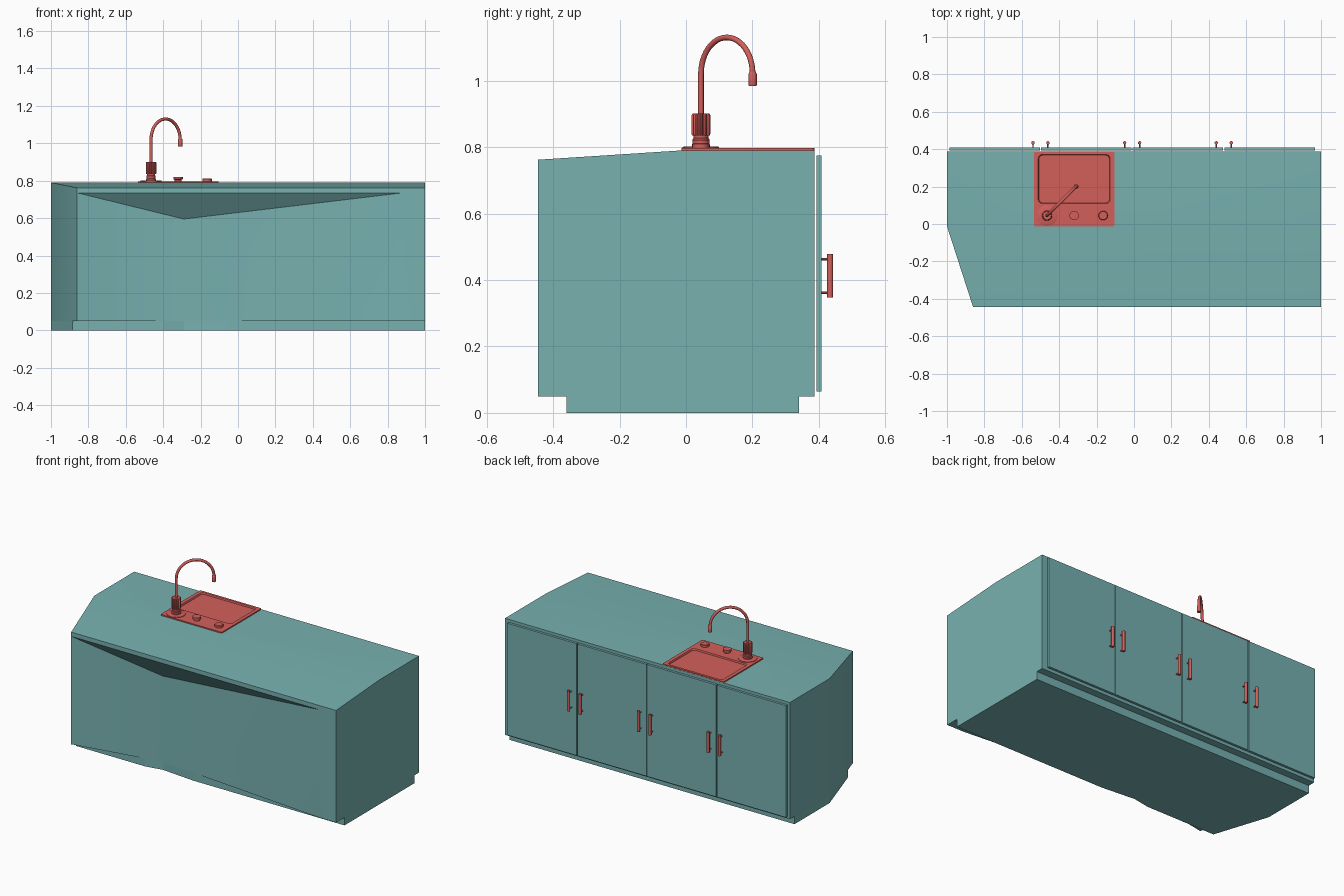
import bpy, bmesh, math
from mathutils import Vector

cube = bpy.data.objects.get("Cube")
if cube:
    bpy.data.objects.remove(cube, do_unlink=True)


def material(name, rgb):
    m = bpy.data.materials.new(name)
    m.use_nodes = True
    m.diffuse_color = (*rgb, 1)
    bsdf = next(n for n in m.node_tree.nodes if n.type == 'BSDF_PRINCIPLED')
    bsdf.inputs["Base Color"].default_value = (*rgb, 1)
    return m


TEAL = material("teal_laminate", (0.185, 0.44, 0.435))
RED = material("coral_red", (0.65, 0.115, 0.105))


def finish(name, bm, mat, smooth=True):
    bmesh.ops.recalc_face_normals(bm, faces=bm.faces)
    me = bpy.data.meshes.new(name)
    bm.to_mesh(me)
    bm.free()
    me.materials.append(mat)
    ob = bpy.data.objects.new(name, me)
    bpy.context.collection.objects.link(ob)
    if smooth:
        bpy.ops.object.select_all(action='DESELECT')
        ob.select_set(True)
        bpy.context.view_layer.objects.active = ob
        bpy.ops.object.shade_smooth_by_angle(angle=math.radians(30))
    return ob


def stack(name, loops, mat, smooth=True):
    """Bridge equal-length closed loops and cap both ends."""
    bm = bmesh.new()
    rings = [[bm.verts.new(p) for p in loop] for loop in loops]
    n = len(rings[0])
    for a, b in zip(rings, rings[1:]):
        for i in range(n):
            j = (i + 1) % n
            bm.faces.new((a[i], a[j], b[j], b[i]))
    bm.faces.new(rings[0])
    bm.faces.new(rings[-1])
    return finish(name, bm, mat, smooth)


def circle(x, y, z, r, n=24):
    return [(x + r * math.cos(math.tau * i / n), y + r * math.sin(math.tau * i / n), z)
            for i in range(n)]


def lathe(name, x, y, profile, mat, n=24):
    return stack(name, [circle(x, y, z, r, n) for r, z in profile], mat)


def box(name, x0, x1, y0, y1, z0, z1, mat):
    rect = [(x0, y0), (x1, y0), (x1, y1), (x0, y1)]
    return stack(name, [[(x, y, z) for x, y in rect] for z in (z0, z1)], mat, False)


def rounded(x0, x1, y0, y1, z, r, n=5):
    pts = []
    corners = [(x1 - r, y1 - r), (x0 + r, y1 - r), (x0 + r, y0 + r), (x1 - r, y0 + r)]
    for k, (cx, cy) in enumerate(corners):
        for i in range(n + 1):
            a = math.pi / 2 * (k + i / n)
            pts.append((cx + r * math.cos(a), cy + r * math.sin(a), z))
    return pts


# Counter body: chamfered corner, sloping front top, hollowed front panel
BACK, FOLD, FRONT = 0.387, -0.012, -0.445
LOW, LIP, EDGE, TOP = 0.05, 0.735, 0.762, 0.79
points = {
    "back_r0": (1, BACK, LOW), "back_l0": (-1, BACK, LOW),
    "back_r": (1, BACK, TOP), "back_l": (-1, BACK, TOP),
    "fold_r": (1, FOLD, TOP), "fold_l": (-1, FOLD, TOP), "fold_l0": (-1, FOLD, LOW),
    "edge_r": (1, FRONT, EDGE), "edge_l": (-0.86, FRONT, EDGE),
    "lip_r": (1, FRONT, LIP), "lip_l": (-0.86, FRONT, LIP), "lip_b": (0.88, FRONT, LIP),
    "low_r": (1, FRONT, LOW), "low_l": (-0.86, FRONT, LOW), "low_b": (0.88, FRONT, LOW),
    "valley": (-0.29, -0.34, 0.595), "valley0": (-0.29, -0.34, LOW),
}
faces = [
    "back_r0 back_l0 back_l back_r",
    "back_l back_r fold_r fold_l",
    "fold_l fold_r edge_r edge_l",
    "edge_l edge_r lip_r lip_b lip_l",
    "lip_l lip_b valley",
    "lip_l valley valley0 low_l",
    "valley lip_b low_b valley0",
    "lip_b lip_r low_r low_b",
    "back_r0 back_r fold_r edge_r lip_r low_r",
    "back_l0 back_l fold_l fold_l0",
    "fold_l0 fold_l edge_l lip_l low_l",
    "back_r0 back_l0 fold_l0 low_l valley0 low_b low_r",
]
bm = bmesh.new()
verts = {k: bm.verts.new(p) for k, p in points.items()}
for f in faces:
    bm.faces.new([verts[k] for k in f.split()])
body = finish("counter_body", bm, TEAL)

# Opening in the counter top for the basin
cutter = box("basin_cutter", -0.525, -0.115, 0.1, 0.38, 0.6, 0.9, TEAL)
cutter.hide_render = True
cutter.display_type = 'WIRE'
cut = body.modifiers.new("basin_opening", 'BOOLEAN')
cut.object, cut.operation, cut.solver = cutter, 'DIFFERENCE', 'EXACT'
bpy.context.view_layer.objects.active = body
bpy.ops.object.modifier_apply(modifier=cut.name)
bpy.data.objects.remove(cutter, do_unlink=True)

# Recessed plinth
outline = [(-1, 0.34), (-1, FOLD), (-0.886, -0.36), (-0.4, -0.36), (-0.29, -0.34),
           (-0.06, -0.36), (1, -0.36), (1, 0.34)]
stack("plinth", [[(x, y, z) for x, y in outline] for z in (0, LOW)], TEAL, False)

# Cupboard doors with bar handles beside each seam
PITCH, START = 0.49, -0.99
for i in range(4):
    x = START + i * PITCH
    box(f"door_{i + 1}", x + 0.003, x + PITCH - 0.003, 0.393, 0.408, 0.065, 0.775, TEAL)


def handle(name, x):
    lathe(name + "_bar", x, 0.434, [(0.009, 0.348), (0.009, 0.478)], RED, 16)
    for tag, z in (("lower", 0.361), ("upper", 0.463)):
        post = lathe(f"{name}_{tag}_post", 0, 0, [(0.004, 0), (0.004, 0.03)], RED, 10)
        post.rotation_euler.x = -math.pi / 2
        post.location = (x, 0.405, z)


for i in range(1, 4):
    seam = START + i * PITCH
    handle(f"handle_{i}_right", seam - 0.04)
    handle(f"handle_{i}_left", seam + 0.04)

# Sink: rim plate and basin in one skin
RIM = 0.797
stack("sink", [
    rounded(-0.535, -0.105, -0.013, 0.386, TOP - 0.002, 0.008),
    rounded(-0.535, -0.105, -0.013, 0.386, RIM, 0.008),
    rounded(-0.512, -0.128, 0.11, 0.371, RIM, 0.02),
    rounded(-0.508, -0.132, 0.113, 0.368, RIM - 0.008, 0.02),
    rounded(-0.5, -0.14, 0.118, 0.363, 0.69, 0.025),
    rounded(-0.493, -0.147, 0.125, 0.356, 0.675, 0.025),
    rounded(-0.478, -0.162, 0.14, 0.341, 0.668, 0.025),
], RED)
lathe("sink_drain", -0.32, 0.24, [(0.025, 0.667), (0.025, 0.671), (0.018, 0.672)], RED)

# Control knobs on the rim
lathe("tall_knob", -0.32, 0.045,
      [(0.019, RIM), (0.019, 0.805), (0.025, 0.808), (0.025, 0.82)], RED)
lathe("flat_knob", -0.165, 0.045, [(0.025, RIM), (0.025, 0.809), (0.022, 0.812)], RED)

# Tap base with stepped rings
TX, TY = -0.465, 0.045
lathe("tap_flange", TX, TY, [(0.055, RIM), (0.055, 0.8), (0.05, 0.802)], RED, 32)
lathe("tap_base", TX, TY, [(0.027, 0.8), (0.027, 0.808), (0.023, 0.812), (0.025, 0.818),
                           (0.025, 0.824), (0.022, 0.828), (0.022, 0.84)], RED)

# Ribbed grip
ribs = 12
grip = []
for z, s in ((0.835, 0.94), (0.839, 1), (0.896, 1), (0.901, 0.92)):
    ring = []
    for i in range(ribs * 4):
        r = s * (0.028 if i % 4 < 2 else 0.023)
        a = math.tau * i / (ribs * 4)
        ring.append((TX + r * math.cos(a), TY + r * math.sin(a), z))
    grip.append(ring)
stack("tap_grip", grip, RED)

# Swan-neck pipe swept along an arch, turned diagonally over the basin
R, SPRING = 0.11, 1.02
along = Vector((1, 1, 0)).normalized()
side = Vector((along.y, -along.x, 0))
start = Vector((TX, TY, 0))
path = [(0, 0.89, math.pi)] + [
    (R - R * math.cos(t), SPRING + R * math.sin(t), math.pi - t)
    for t in (math.pi * i / 24 for i in range(25))]
pipe = []
for d, z, angle in path:
    centre = start + along * d + Vector((0, 0, z))
    out = along * math.cos(angle) + Vector((0, 0, math.sin(angle)))
    pipe.append([centre + 0.0085 * (out * math.cos(a) + side * math.sin(a))
                 for a in (math.tau * k / 14 for k in range(14))])
stack("tap_pipe", pipe, RED)
tip = start + along * 2 * R
lathe("tap_nozzle", tip.x, tip.y,
      [(0.0115, 0.984), (0.0125, 0.988), (0.0125, 1.02), (0.009, 1.026)], RED, 16)
